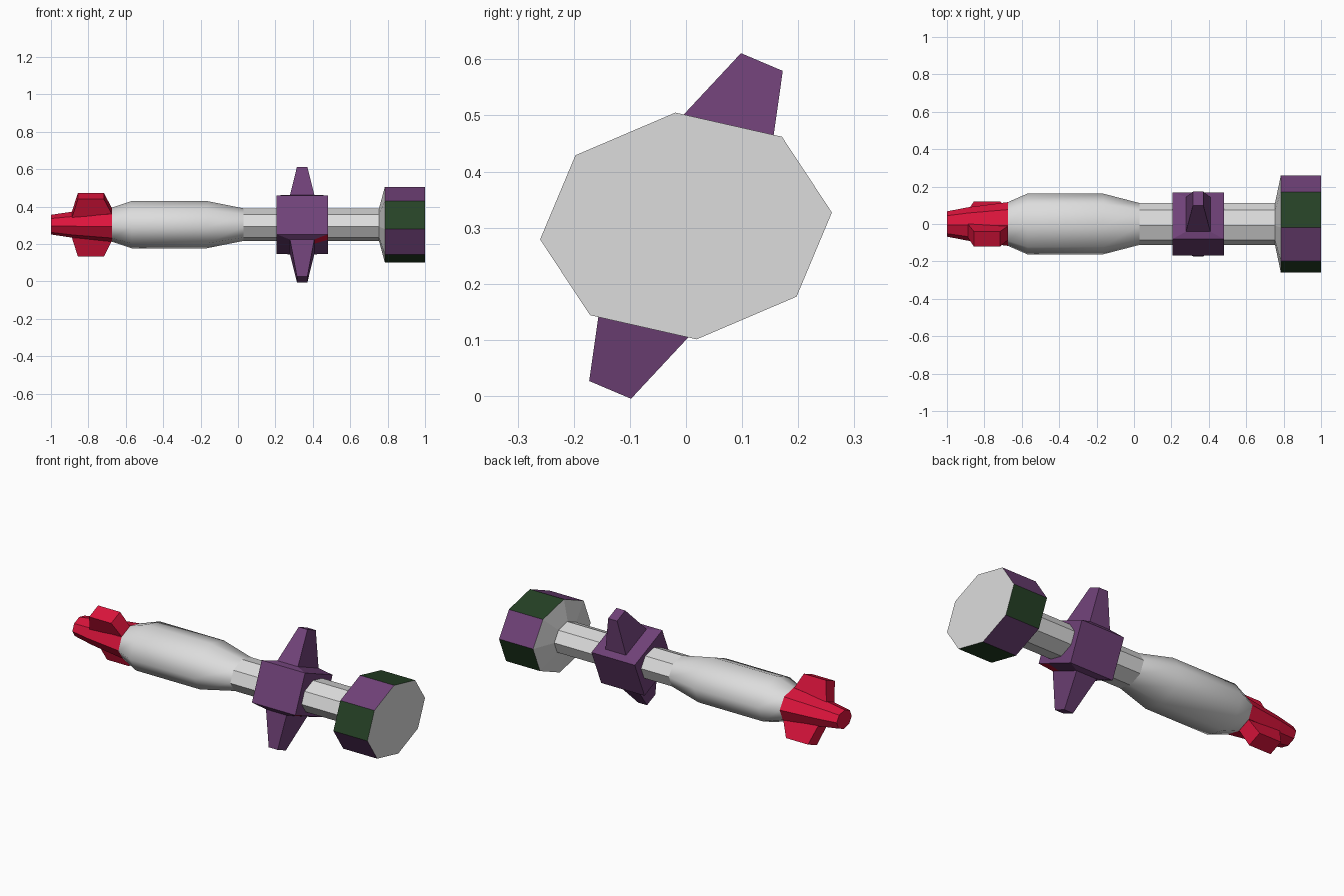
import bpy, bmesh

if "Cube" in bpy.data.objects:
    bpy.data.objects.remove(bpy.data.objects["Cube"])

CZ = 0.303  # height of the long axis


def material(name, rgb):
    m = bpy.data.materials.new(name)
    m.diffuse_color = (*rgb, 1)
    m.use_nodes = True
    m.node_tree.nodes["Principled BSDF"].inputs["Base Color"].default_value = m.diffuse_color
    return m


GREY = material("light grey", (0.72, 0.72, 0.72))
RED = material("crimson", (0.716, 0.007, 0.045))
PURPLE = material("purple", (0.162, 0.054, 0.188))
GREEN = material("dark green", (0.019, 0.054, 0.019))

# squashed octagon about the axis: half given, half by point symmetry
HALF = [(-0.019, 0.202), (0.171, 0.159), (0.26, 0.024), (0.197, -0.126)]
OCT = HALF + [(-y, -z) for y, z in HALF]


def ring(x, s):
    return [(x, y * s, z * s) for y, z in OCT]


def loft(name, rings, mats, caps=True, smooth=False, rule=None):
    """Skin a list of equal-sized point loops; rule(band, side) picks the material."""
    bm = bmesh.new()
    loops = [[bm.verts.new((x, y, z + CZ)) for x, y, z in r] for r in rings]
    n = len(rings[0])
    for b, (lo, hi) in enumerate(zip(loops, loops[1:])):
        for i in range(n):
            j = (i + 1) % n
            f = bm.faces.new((lo[i], lo[j], hi[j], hi[i]))
            f.smooth = smooth
            if rule:
                f.material_index = rule(b, i)
    if caps:
        bm.faces.new(loops[0])
        bm.faces.new(loops[-1])
    bmesh.ops.recalc_face_normals(bm, faces=bm.faces)
    me = bpy.data.meshes.new(name)
    bm.to_mesh(me)
    bm.free()
    for m in mats:
        me.materials.append(m)
    ob = bpy.data.objects.new(name, me)
    bpy.context.collection.objects.link(ob)
    return ob


# head: grey collar, then alternating green and purple sides, grey end cap
loft("head", [ring(0.755, 0.45), ring(0.785, 1), ring(1.0, 1)],
     [GREY, GREEN, PURPLE],
     rule=lambda b, i: 0 if b == 0 else 1 + i % 2)

# straight shaft
loft("shaft", [ring(0.03, 0.43), ring(0.77, 0.43)], [GREY])

# swollen smooth grip
loft("grip", [ring(-0.674, 0.45), ring(-0.57, 0.625), ring(-0.165, 0.625), ring(0.03, 0.43)],
     [GREY], caps=False, smooth=True)

# tapered pommel
loft("pommel", [ring(-1.0, 0.26), ring(-0.885, 0.345), ring(-0.674, 0.45)], [RED])


def tn(x, t, n, s):
    """Point in the guard's tilted frame (t across, n along the fins); s = -1 turns it half round."""
    return (x, s * (0.92 * t + 0.39 * n), s * (-0.39 * t + 0.92 * n))


# pommel fins grow out of two opposite faces
for side, s in (("upper", 1), ("lower", -1)):
    def fin_loop(x0, x1, h, w, inner0, inner1):
        pts = []
        for x, k, sg in ((x0, inner0, -1), (x1, inner1, -1), (x1, inner1, 1), (x0, inner0, 1)):
            y = -0.109 * k - 0.39 * h + sg * 0.92 * w
            z = 0.1645 * k + 0.92 * h + sg * 0.39 * w
            pts.append((x, s * y, s * z))
        return pts
    loft(side + "_pommel_fin",
         [fin_loop(-0.888, -0.674, -0.003, 0.04, 0.345, 0.45),
          fin_loop(-0.856, -0.717, 0.095, 0.044, 0.40, 0.40)], [RED])

# tilted guard block around the shaft
GX, HX, HW, HH = 0.343, 0.137, 0.135, 0.113
loft("guard_block",
     [[tn(x, t, n, 1) for t, n in ((-HW, -HH), (HW, -HH), (HW, HH), (-HW, HH))]
      for x in (GX - HX, GX + HX)], [PURPLE])


# guard fins: shallow shoulder, then a tapering blade
def box_loop(hx, t0, t1, n, s):
    tm = t0 + (t1 - t0) * 0.72  # splits the end sides for the red facet
    return [tn(GX + x, t, n, s) for x, t in
            ((-hx, t0), (hx, t0), (hx, tm), (hx, t1), (-hx, t1), (-hx, tm))]


for side, s in (("upper", 1), ("lower", -1)):
    loft(side + "_guard_fin",
         [box_loop(HX, -HW, HW, HH, s), box_loop(0.065, -0.1, 0.102, 0.13, s),
          box_loop(0.028, -0.03, 0.051, 0.322, s)],
         [PURPLE, RED], caps=True,
         rule=lambda b, i, s=s: 1 if (s < 0 and b == 0 and i == 2) else 0)
